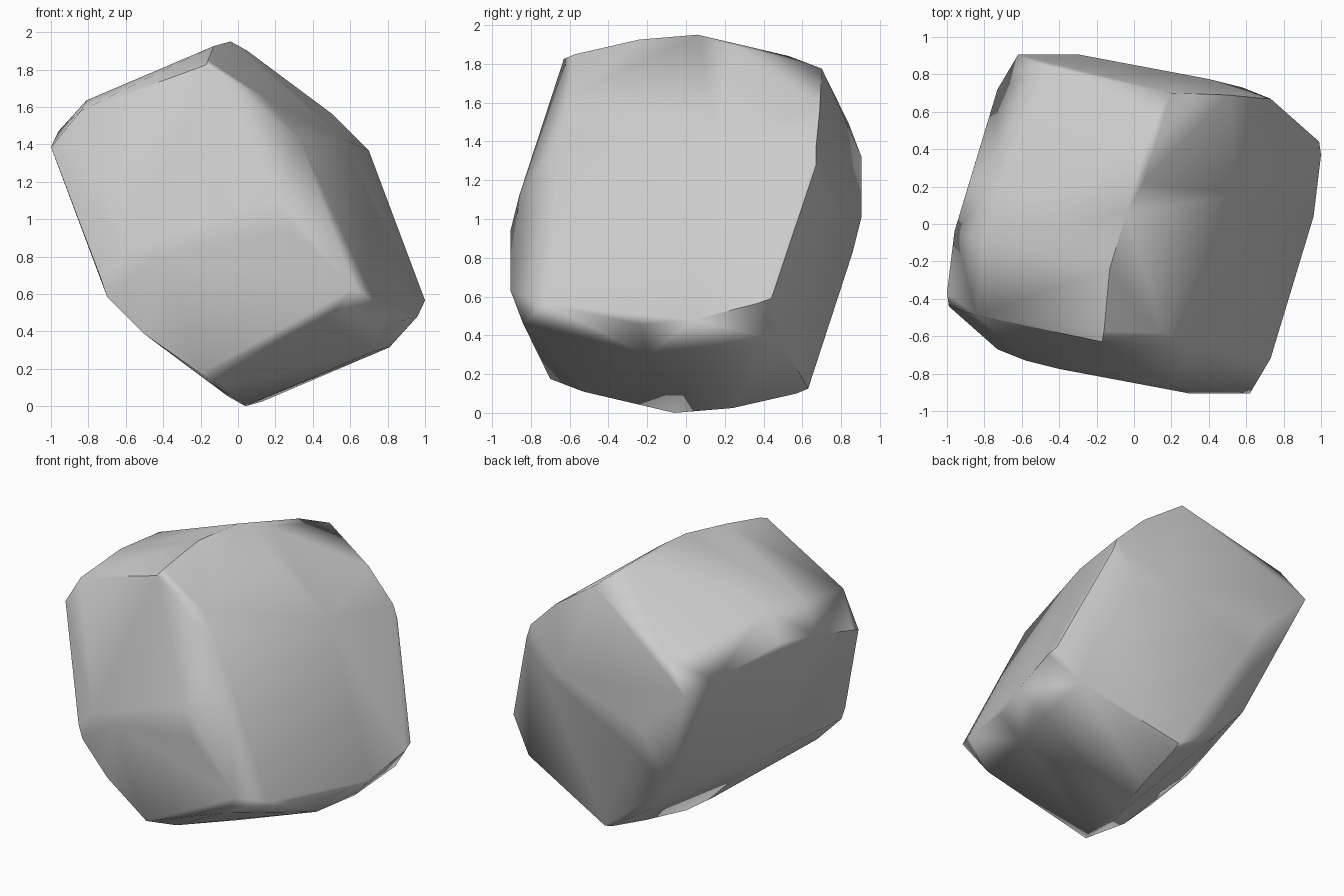
import bpy, bmesh, math
from mathutils import Vector

if "Cube" in bpy.data.objects:
    bpy.data.objects.remove(bpy.data.objects["Cube"])

CENTRE = Vector((0, 0, 0.975))

# Arched ridge across the top
top_ridge = [(0.2, 0.7, 0.80), (0.09, 0.53, 0.865), (0.05, 0.22, 0.925),
             (-0.04, 0.06, 0.975), (-0.13, -0.24, 0.95),
             (-0.16, -0.57, 0.875), (-0.17, -0.63, 0.85)]

# Arched lower ridge of the right-hand face
side_ridge = [(0.62, -0.905, -0.345), (0.73, -0.72, -0.415), (0.875, -0.24, -0.52),
              (0.96, 0.04, -0.495), (1.0, 0.37, -0.41), (0.99, 0.44, -0.385)]

# Bends of the curved right-hand face
right_bends = [(0.7, 0.67, 0.39), (0.73, 0.67, 0.30), (0.57, 0.16, 0.45),
               (0.33, -0.65, 0.45), (0.5, 0.69, 0.59), (0.15, -0.58, 0.67)]

# Bulge of the back face and of the sloping top-left face
back_bulge = [(-0.47, 0.84, 0.515), (-0.29, 0.905, 0.035), (-0.2, 0.86, -0.145),
              (0.4, 0.775, 0.17), (0.58, 0.73, 0.15)]
top_bulge = [(-0.81, -0.1, 0.66), (-0.73, 0.2, 0.68), (-0.84, -0.49, 0.605)]

# The stone is symmetric through its centre: mirror every point, wrap in a hull
bm = bmesh.new()
for p in top_ridge + side_ridge + right_bends + back_bulge + top_bulge:
    for s in (1, -1):
        bm.verts.new(CENTRE + s * Vector(p))
bmesh.ops.convex_hull(bm, input=bm.verts)
loose = [v for v in bm.verts if not v.link_faces]
bmesh.ops.delete(bm, geom=loose, context='VERTS')
bmesh.ops.dissolve_limit(bm, angle_limit=math.radians(2),
                         verts=bm.verts, edges=bm.edges)
bmesh.ops.recalc_face_normals(bm, faces=bm.faces)

mesh = bpy.data.meshes.new("faceted_stone")
bm.to_mesh(mesh)
bm.free()
stone = bpy.data.objects.new("faceted_stone", mesh)
bpy.context.collection.objects.link(stone)

# Soft shading over the bulges, weighted towards the broad faces
bpy.context.view_layer.objects.active = stone
stone.select_set(True)
bpy.ops.object.shade_smooth_by_angle(angle=math.radians(50))
weighted = stone.modifiers.new("broad_face_shading", 'WEIGHTED_NORMAL')
weighted.keep_sharp = True
